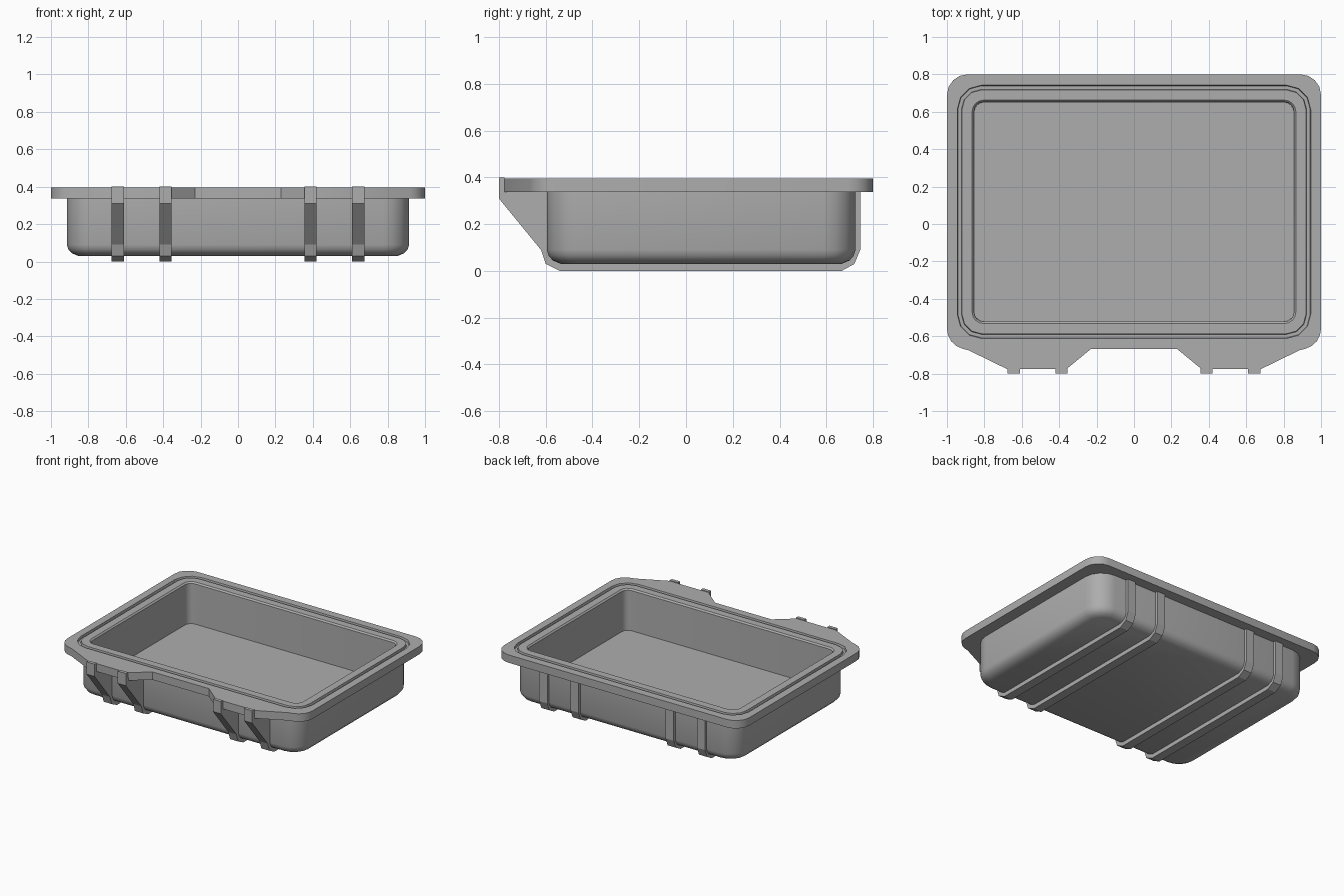
import bpy, bmesh, math

if "Cube" in bpy.data.objects:
    bpy.data.objects.remove(bpy.data.objects["Cube"], do_unlink=True)

# Single grey plastic
grey = bpy.data.materials.new("grey_plastic")
grey.use_nodes = True
colour = (0.42, 0.42, 0.42, 1)
grey.diffuse_color = colour
grey.node_tree.nodes["Principled BSDF"].inputs["Base Color"].default_value = colour

MID_Y = 0.065
RIM_TOP, RIM_LOW = 0.395, 0.337


def finish(bm, name):
    bmesh.ops.recalc_face_normals(bm, faces=bm.faces[:])
    mesh = bpy.data.meshes.new(name)
    bm.to_mesh(mesh)
    bm.free()
    mesh.materials.append(grey)
    obj = bpy.data.objects.new(name, mesh)
    bpy.context.collection.objects.link(obj)
    bpy.ops.object.select_all(action="DESELECT")
    obj.select_set(True)
    bpy.context.view_layer.objects.active = obj
    bpy.ops.object.shade_smooth_by_angle(angle=math.radians(32))
    return obj


def rounded_rect(hx, hy, r, segs=4):
    pts = []
    for i, (sx, sy) in enumerate([(1, 1), (-1, 1), (-1, -1), (1, -1)]):
        for k in range(segs + 1):
            a = math.pi / 2 * (i + k / segs)
            pts.append((sx * (hx - r) + r * math.cos(a),
                        MID_Y + sy * (hy - r) + r * math.sin(a)))
    return pts


def add_loop(bm, pts, z):
    return [bm.verts.new((x, y, z)) for x, y in pts]


def bridge(bm, a, b):
    n = len(a)
    for i in range(n):
        j = (i + 1) % n
        bm.faces.new((a[i], a[j], b[j], b[i]))


def fill_between(bm, *loops):
    edges = []
    for loop in loops:
        for i, v in enumerate(loop):
            w = loop[(i + 1) % len(loop)]
            edges.append(bm.edges.get((v, w)) or bm.edges.new((v, w)))
    bmesh.ops.triangle_fill(bm, edges=edges, use_beauty=True)


# Tray: rim outline with two latch shelves at the front
half = [(0.23, -0.668), (0.36, -0.775), (0.68, -0.775), (0.885, -0.675)]
for cy, start, r in ((-0.56, -75, 0.11), (0.69, 0, 0.11)):
    for k in range(5):
        a = math.radians(start + k * (75 if start else 90) / 4)
        half.append((1 - r + r * math.cos(a), cy + r * math.sin(a)))
outline = half + [(-x, y) for x, y in reversed(half)]

bm = bmesh.new()
rim_top = add_loop(bm, outline, RIM_TOP)
rim_low = add_loop(bm, outline, RIM_LOW)
bridge(bm, rim_top, rim_low)

# Outer shell from under the rim down over the rounded base
shell = [add_loop(bm, rounded_rect(0.915 - d, 0.66 - d, 0.14 - d), z)
         for d, z in ((0, RIM_LOW), (0, 0.09), (0.008, 0.065), (0.025, 0.045), (0.06, 0.03))]
for a, b in zip(shell, shell[1:]):
    bridge(bm, a, b)
bm.faces.new(shell[-1])
fill_between(bm, rim_low, shell[0])

# Seal groove in the rim
groove = [add_loop(bm, rounded_rect(0.945 - d, 0.677 - d, 0.13 - d, 3), z)
          for d, z in ((0, RIM_TOP), (0.003, 0.378), (0.022, 0.378), (0.025, RIM_TOP))]
for a, b in zip(groove, groove[1:]):
    bridge(bm, a, b)
fill_between(bm, rim_top, groove[0])

# Cavity with a chamfered lip
cavity = [add_loop(bm, rounded_rect(0.865 - d, 0.597 - d, 0.06 - d, 4), z)
          for d, z in ((0, RIM_TOP), (0.01, 0.385), (0.012, 0.09))]
for a, b in zip(cavity, cavity[1:]):
    bridge(bm, a, b)
bm.faces.new(cavity[-1])
fill_between(bm, groove[-1], cavity[0])
finish(bm, "tray")

# Ribs wrapping from the front latch shelf under the base and up the back
RIB = [(-0.8, 0.4), (-0.8, 0.31), (-0.62, 0.09), (-0.6, 0.03), (-0.54, 0),
       (0.665, 0), (0.72, 0.03), (0.745, 0.09), (0.745, 0.35), (0.7, 0.35),
       (0.7, 0.06), (-0.57, 0.06), (-0.57, 0.36), (-0.775, 0.36), (-0.775, 0.4)]
for side, sign in (("left", 1), ("right", -1)):
    for place, x in (("inner", 0.388), ("outer", 0.643)):
        bm = bmesh.new()
        ends = [[bm.verts.new((sign * x + w, y, z)) for y, z in RIB]
                for w in (-0.033, 0.033)]
        bridge(bm, *ends)
        for end in ends:
            bm.faces.new(end)
        rib = finish(bm, f"{side}_{place}_rib")
        rib.data.shade_flat()
